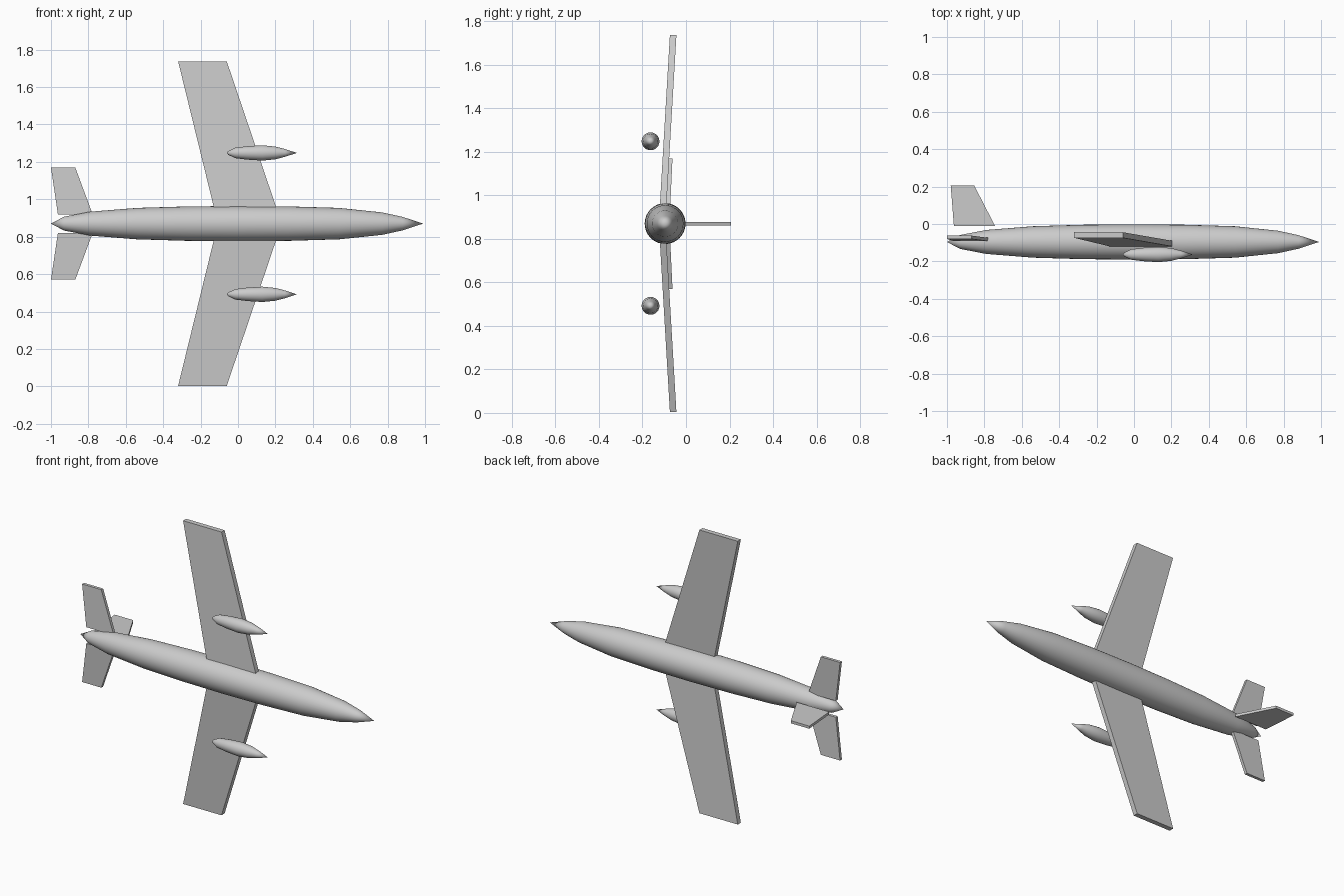
import bpy, bmesh, math
from mathutils import Vector

if "Cube" in bpy.data.objects:
    bpy.data.objects.remove(bpy.data.objects["Cube"])

AXIS_Y, AXIS_Z = -0.096, 0.87   # fuselage centre line

grey = bpy.data.materials.new("light_grey")
grey.use_nodes = True
grey.diffuse_color = (0.6, 0.6, 0.6, 1)
grey.node_tree.nodes["Principled BSDF"].inputs["Base Color"].default_value = (0.6, 0.6, 0.6, 1)


def finish(name, bm):
    bmesh.ops.recalc_face_normals(bm, faces=bm.faces)
    mesh = bpy.data.meshes.new(name)
    bm.to_mesh(mesh)
    bm.free()
    mesh.materials.append(grey)
    obj = bpy.data.objects.new(name, mesh)
    bpy.context.collection.objects.link(obj)
    return obj


def spindle(name, profile, y, z, sides=32):
    """Round body along x from (x, radius) pairs; both ends are points."""
    bm = bmesh.new()
    outline = [bm.verts.new((x, r, 0)) for x, r in profile]
    edges = [bm.edges.new(pair) for pair in zip(outline, outline[1:])]
    bmesh.ops.spin(bm, geom=outline + edges, cent=(0, 0, 0), axis=(1, 0, 0),
                   angle=math.tau, steps=sides)
    bmesh.ops.remove_doubles(bm, verts=bm.verts, dist=0.0002)
    bmesh.ops.translate(bm, verts=bm.verts, vec=(0, y, z))
    obj = finish(name, bm)
    bpy.ops.object.select_all(action='DESELECT')
    obj.select_set(True)
    bpy.context.view_layer.objects.active = obj
    bpy.ops.object.shade_smooth_by_angle(angle=math.radians(40))
    return obj


def panel(name, outline, thickness):
    """Flat plate: four corners, thickened evenly along the given vector."""
    bm = bmesh.new()
    half = Vector(thickness) / 2
    low = [bm.verts.new(Vector(p) - half) for p in outline]
    high = [bm.verts.new(Vector(p) + half) for p in outline]
    bm.faces.new(low)
    bm.faces.new(high)
    for i in range(4):
        j = (i + 1) % 4
        bm.faces.new((low[i], low[j], high[j], high[i]))
    return finish(name, bm)


# Fuselage, tail cone to nose
spindle("fuselage", [(-1, 0), (-0.93, 0.037), (-0.79, 0.064), (-0.54, 0.084),
                     (-0.27, 0.092), (0, 0.094), (0.27, 0.092), (0.54, 0.084),
                     (0.77, 0.06), (0.88, 0.036), (0.99, 0)], AXIS_Y, AXIS_Z)

for side, s in (("upper", 1), ("lower", -1)):
    # Swept wing with dihedral
    panel(side + "_wing",
          [(-0.12, -0.107, AXIS_Z + s * 0.05), (0.217, -0.107, AXIS_Z + s * 0.05),
           (-0.06, -0.059, AXIS_Z + s * 0.867), (-0.32, -0.059, AXIS_Z + s * 0.867)],
          (0, 0.03, 0))
    # Tailplane half
    panel(side + "_tailplane",
          [(-0.963, -0.083, AXIS_Z + s * 0.05), (-0.777, -0.083, AXIS_Z + s * 0.05),
           (-0.87, -0.071, AXIS_Z + s * 0.3), (-1, -0.071, AXIS_Z + s * 0.3)],
          (0, 0.018, 0))
    # Engine pod slung under the wing
    spindle(side + "_engine_pod",
            [(-0.06, 0), (-0.052, 0.01), (-0.015, 0.028), (0.05, 0.036),
             (0.13, 0.041), (0.2, 0.034), (0.25, 0.021), (0.315, 0)],
            -0.163, AXIS_Z + s * 0.378, 24)

# Vertical fin
panel("tail_fin", [(-0.963, -0.01, AXIS_Z), (-0.743, -0.01, AXIS_Z),
                   (-0.855, 0.207, AXIS_Z), (-0.98, 0.207, AXIS_Z)], (0, 0, 0.016))
